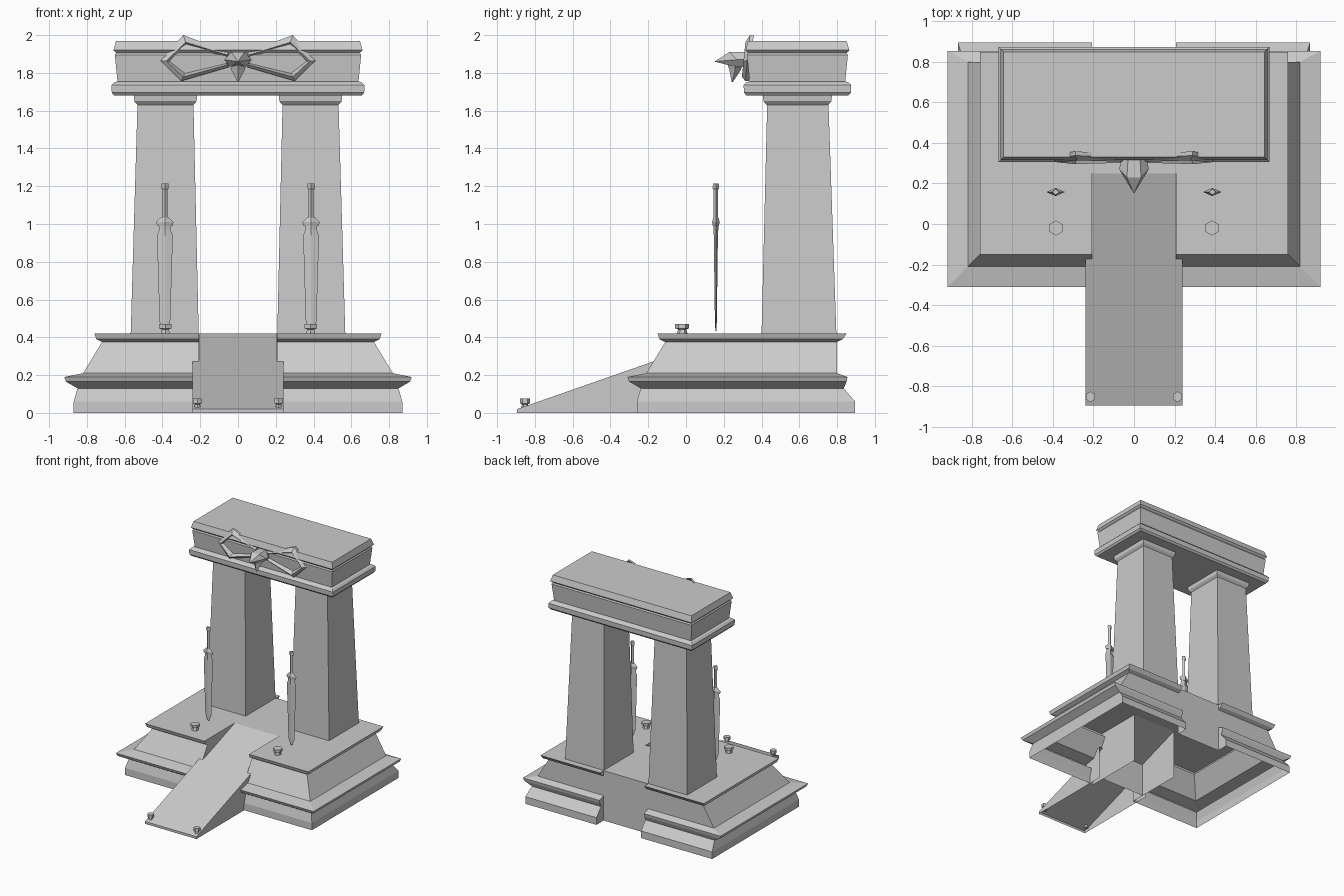
import bpy, bmesh
from math import cos, sin, pi

cube = bpy.data.objects.get("Cube")
if cube:
    bpy.data.objects.remove(cube)

stone = bpy.data.materials.new("grey_stone")
stone.use_nodes = True
GREY = (0.6, 0.6, 0.6, 1)
stone.diffuse_color = GREY
stone.node_tree.nodes["Principled BSDF"].inputs["Base Color"].default_value = GREY


def finish(name, bm, mirror=False):
    """Turn a bmesh into an object, optionally mirrored across x."""
    bmesh.ops.recalc_face_normals(bm, faces=bm.faces)
    mesh = bpy.data.meshes.new(name)
    bm.to_mesh(mesh)
    bm.free()
    mesh.materials.append(stone)
    ob = bpy.data.objects.new(name, mesh)
    bpy.context.collection.objects.link(ob)
    if mirror:
        ob.modifiers.new("Mirror", 'MIRROR').use_mirror_merge = False
    return ob


def bridge(bm, rows, closed=True):
    """Make vertex rows and join neighbouring rows with quads."""
    vs = [[bm.verts.new(p) for p in row] for row in rows]
    n = len(vs[0])
    for a, b in zip(vs, vs[1:]):
        for i in range(n if closed else n - 1):
            j = (i + 1) % n
            bm.faces.new((a[i], a[j], b[j], b[i]))
    return vs


def loft(name, rings, mirror=False):
    bm = bmesh.new()
    vs = bridge(bm, rings)
    bm.faces.new(vs[0])
    bm.faces.new(vs[-1])
    return finish(name, bm, mirror)


def rect(cx, cy, hx, hy, z):
    return [(cx + sx * hx, cy + sy * hy, z)
            for sx, sy in ((-1, -1), (1, -1), (1, 1), (-1, 1))]


def diamond(cx, cy, hx, hy, z):
    return [(cx - hx, cy, z), (cx, cy - hy, z), (cx + hx, cy, z), (cx, cy + hy, z)]


def hexagon(cx, cy, r, z):
    return [(cx + r * sin(i * pi / 3), cy + r * cos(i * pi / 3), z) for i in range(6)]


# Stepped base: moulding swept around each half, open underneath
INNER, PLATE_Z, WALL_Y, RAMP_END = 0.207, 0.42, 0.80, 0.25
moulding = [  # side x, height, back y
    (0.87, 0, 0.895), (0.87, 0.06, 0.895), (0.85, 0.13, 0.835),
    (0.91, 0.165, 0.85), (0.92, 0.19, 0.855), (0.82, 0.21, WALL_Y),
    (0.72, 0.375, WALL_Y), (0.75, 0.39, 0.83), (0.76, PLATE_Z, 0.85)]
bm = bmesh.new()
rows = bridge(bm, [[(INNER, 0.61 - x, z), (x, 0.61 - x, z), (x, yb, z), (INNER, yb, z)]
                   for x, z, yb in moulding], closed=False)
bm.faces.new(rows[-1])
for column, y in ((0, RAMP_END), (3, WALL_Y - 0.005)):
    ends = [bm.verts.new((INNER, y, z)) for z in (PLATE_Z, 0)]
    bm.faces.new([r[column] for r in rows] + ends)
finish("base_half", bm, mirror=True)

# Middle of the base: platform strip and plain back wall
bm = bmesh.new()
bridge(bm, [[(-INNER, y, z), (INNER, y, z)] for y, z in
            ((RAMP_END, PLATE_Z), (WALL_Y, PLATE_Z), (WALL_Y, 0))], closed=False)
finish("base_middle", bm)

# Ramp, wider where it stands clear of the base, open underneath
FRONT, SPLIT = -0.895, -0.14


def ramp_z(y):
    return 0.02 + (y - FRONT) * (PLATE_Z - 0.02) / (RAMP_END - FRONT)


def ramp(name, hw, y0, y1):
    bm = bmesh.new()
    rows = bridge(bm, [[(-hw, y, 0), (-hw, y, ramp_z(y)), (hw, y, ramp_z(y)), (hw, y, 0)]
                       for y in (y0, y1)], closed=False)
    bm.faces.new(rows[0])
    finish(name, bm)


ramp("ramp_front", 0.24, FRONT, SPLIT)
ramp("ramp_back", INNER - 0.002, SPLIT, RAMP_END)

# Pillars with small capitals
loft("pillar", [rect(0.388, 0.598, 0.18, 0.198, PLATE_Z),
                rect(0.384, 0.592, 0.148, 0.162, 1.64)], mirror=True)
loft("pillar_capital", [rect(0.384, 0.59, hx, hx + 0.015, z) for hx, z in
                        ((0.148, 1.63), (0.165, 1.65), (0.168, 1.68))], mirror=True)

# Lintel with mouldings
loft("lintel", [rect(0, 0.59, hx, hx - 0.385, z) for hx, z in
                ((0.655, 1.68), (0.668, 1.695), (0.67, 1.735), (0.655, 1.75), (0.638, 1.755),
                 (0.652, 1.895), (0.645, 1.905), (0.66, 1.92), (0.645, 1.97))])

# Swords standing point down in front of the pillars
SX, SY = 0.387, 0.158
loft("sword_blade", [diamond(SX, SY, hx, hy, z) for hx, hy, z in
                     ((0.008, 0.002, 0.43), (0.028, 0.005, 0.48), (0.042, 0.011, 0.94),
                      (0.03, 0.013, 0.97), (0.03, 0.013, 1.01))], mirror=True)
loft("sword_guard", [diamond(SX, SY, hx, hy, z) for hx, hy, z in
                     ((0.04, 0.016, 0.99), (0.046, 0.02, 1.01), (0.02, 0.014, 1.035))],
     mirror=True)
loft("sword_handle", [diamond(SX, SY, hx, hy, z) for hx, hy, z in
                      ((0.014, 0.012, 1.03), (0.014, 0.012, 1.18), (0.02, 0.017, 1.19),
                       (0.018, 0.015, 1.215))], mirror=True)


# Hexagonal knobs on the platform and at the foot of the ramp
def knob(name, x, y, r, z, h):
    loft(name, [hexagon(x, y, r * k, z + h * t) for k, t in
                ((0.75, 0), (0.6, 0.45), (1, 0.55), (1, 1))], mirror=True)


knob("platform_knob", 0.385, -0.02, 0.037, PLATE_Z, 0.05)
knob("ramp_knob", 0.215, -0.853, 0.026, 0.02, 0.056)

# Winged emblem: ridged open frames on both sides of the head
outer = [(0.41, 1.865), (0.29, 2.0), (0.05, 1.91), (0.05, 1.83), (0.30, 1.757)]
inner = [(0.35, 1.86), (0.265, 1.925), (0.065, 1.88), (0.065, 1.855), (0.28, 1.80)]
middle = [((a + c) / 2, (b + d) / 2) for (a, b), (c, d) in zip(outer, inner)]
bm = bmesh.new()
bridge(bm, [[(x, y + (z - 1.87) * 0.1, z) for x, z in loop] for loop, y in
            ((inner, 0.345), (middle, 0.305), (outer, 0.325), (outer, 0.345))])
finish("emblem_wing", bm, mirror=True)


# Emblem head: a forward beak and a lower spike
def spike(name, tip, ring, back_y):
    bm = bmesh.new()
    pts = ring + [(-x, y, z) for x, y, z in reversed(ring)]
    rows = bridge(bm, [pts, [(x * 0.8, back_y, z) for x, y, z in pts]])
    point = bm.verts.new(tip)
    front = rows[0]
    for i, v in enumerate(front):
        bm.faces.new((v, front[(i + 1) % len(front)], point))
    bm.faces.new(rows[1])
    finish(name, bm)


spike("emblem_beak", (0, 0.15, 1.86),
      [(0.035, 0.23, 1.91), (0.073, 0.27, 1.87), (0.04, 0.27, 1.83)], 0.345)
loft("emblem_lower_spike", [diamond(0, y, hx, hy, z) for y, hx, hy, z in
                            ((0.245, 0.003, 0.003, 1.752), (0.26, 0.035, 0.03, 1.815),
                             (0.26, 0.05, 0.045, 1.86))])
